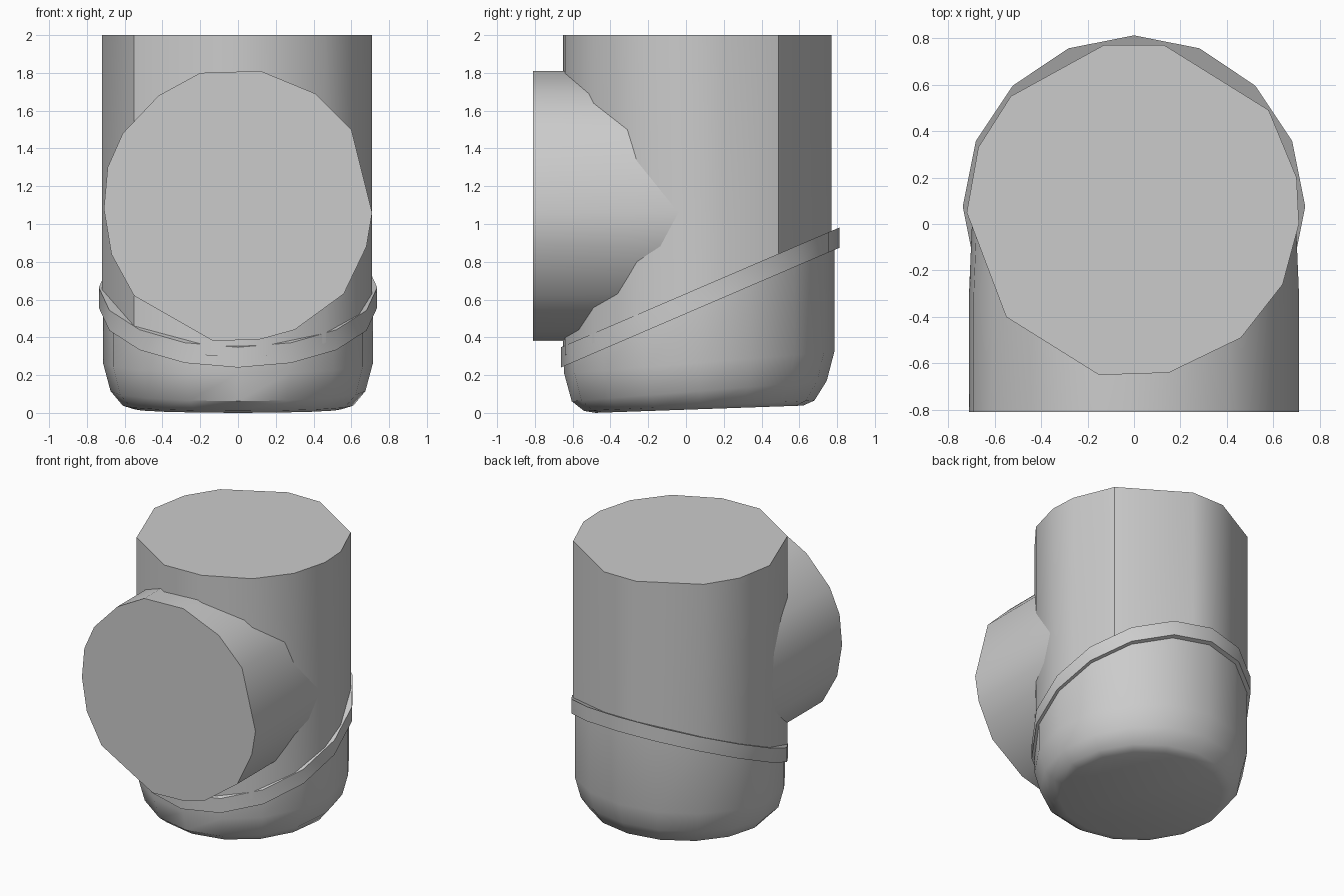
import bpy, bmesh, math
from mathutils import Vector

cube = bpy.data.objects.get("Cube")
if cube:
    bpy.data.objects.remove(cube, do_unlink=True)

GREY = (0.6, 0.6, 0.6, 1.0)
grey = bpy.data.materials.new("plain grey")
grey.use_nodes = True
grey.diffuse_color = GREY
grey.node_tree.nodes["Principled BSDF"].inputs["Base Color"].default_value = GREY


def loft(name, rings):
    """Skin a closed, capped solid through rings of equal point count."""
    bm = bmesh.new()
    loops = [[bm.verts.new(p) for p in ring] for ring in rings]
    for low, high in zip(loops, loops[1:]):
        for i in range(len(low)):
            j = (i + 1) % len(low)
            bm.faces.new((low[i], low[j], high[j], high[i]))
    bm.faces.new(loops[0])
    bm.faces.new(loops[-1])
    bmesh.ops.recalc_face_normals(bm, faces=bm.faces)
    mesh = bpy.data.meshes.new(name)
    bm.to_mesh(mesh)
    bm.free()
    mesh.materials.append(grey)
    obj = bpy.data.objects.new(name, mesh)
    bpy.context.collection.objects.link(obj)
    bpy.ops.object.select_all(action='DESELECT')
    obj.select_set(True)
    bpy.context.view_layer.objects.active = obj
    bpy.ops.object.shade_smooth_by_angle(angle=math.radians(35))
    return obj


def circle(radius, centre_y, sides=16):
    """Outline with one corner pointing straight back."""
    angles = [math.pi / 2 + math.tau * i / sides for i in range(sides)]
    return [(radius * math.cos(a), centre_y + radius * math.sin(a)) for a in angles]


def slanted(outline, height, slope):
    """Stand an outline on a plane that rises toward the back."""
    return [Vector((x, y, height + slope * y)) for x, y in outline]


SLOPE = 0.43  # tilt of the band and the joint under it

# Upright pipe, uneven faceted outline, cut off at a slant inside the band
pipe = [(0.15, -0.64), (0.46, -0.49), (0.64, -0.26), (0.71, 0), (0.7, 0.2),
        (0.58, 0.49), (0.13, 0.77), (-0.13, 0.77), (-0.53, 0.55),
        (-0.67, 0.33), (-0.72, 0.05), (-0.55, -0.4), (-0.15, -0.65)]
loft("upright_pipe", [slanted(pipe, 0.58, SLOPE), slanted(pipe, 2, 0)])

# Side branch reaching forward, ending inside the upright pipe
mouth = [(0.12, 1.81), (0.41, 1.69), (0.6, 1.5), (0.71, 1.06), (0.68, 0.88),
         (0.56, 0.63), (0.3, 0.44), (0.12, 0.39), (-0.13, 0.38), (-0.55, 0.62),
         (-0.67, 0.84), (-0.71, 1.08), (-0.69, 1.3), (-0.61, 1.48),
         (-0.42, 1.68), (-0.2, 1.8)]


def mouth_ring(y, scale):
    return [Vector((x * scale, y, 1.1 + (z - 1.1) * scale)) for x, z in mouth]


loft("front_branch", [mouth_ring(-0.81, 1), mouth_ring(-0.3, 1), mouth_ring(0.04, 0.98)])

# Rounded bottom cup, its underside tipped slightly up toward the back
levels = [(0.55, 0.017, 0.035), (0.61, 0.035, 0.045), (0.675, 0.11, 0.08),
          (0.715, 0.26, 0.08), (0.715, 0.58, SLOPE)]
loft("bottom_cup", [slanted(circle(r, 0.07), z, s) for r, z, s in levels])

# Slanted band around the joint
band = circle(0.737, 0.075)
loft("joint_band", [slanted(band, 0.525, SLOPE), slanted(band, 0.632, SLOPE)])
